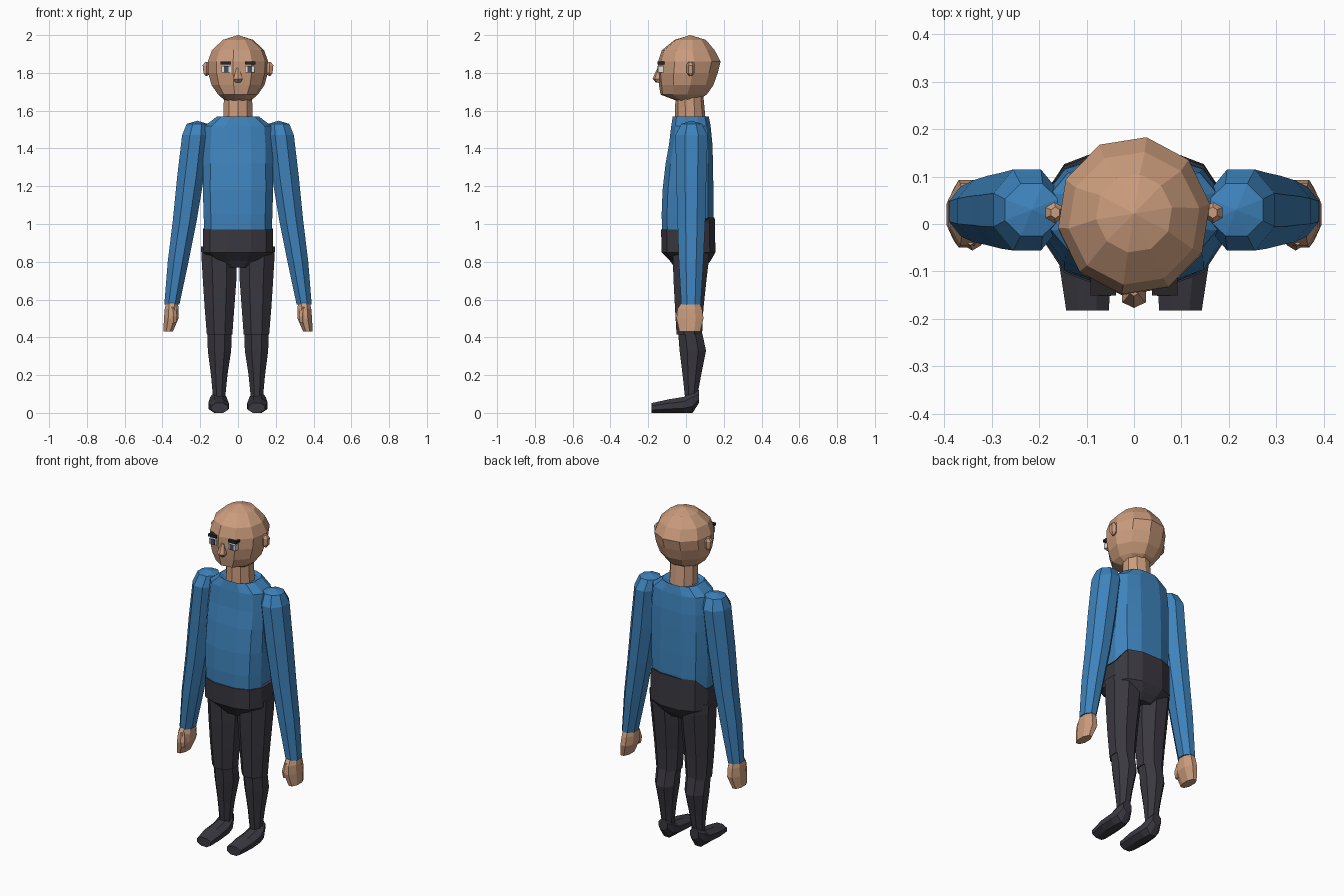
import bpy, bmesh, math


def material(name, rgb):
    m = bpy.data.materials.new(name)
    m.diffuse_color = (*rgb, 1)
    return m


SKIN = material("skin", (0.60, 0.335, 0.205))
BLUE = material("shirt blue", (0.048, 0.225, 0.50))
DARK = material("trouser charcoal", (0.043, 0.040, 0.052))
BROW = material("brow black", (0.022, 0.018, 0.02))
WHITE = material("eye white", (0.75, 0.75, 0.73))
IRIS = material("iris grey", (0.06, 0.08, 0.13))


def finish(name, bm, mat):
    bmesh.ops.remove_doubles(bm, verts=bm.verts, dist=0.0005)
    bmesh.ops.recalc_face_normals(bm, faces=bm.faces)
    me = bpy.data.meshes.new(name)
    bm.to_mesh(me)
    bm.free()
    me.materials.append(mat)
    ob = bpy.data.objects.new(name, me)
    bpy.context.collection.objects.link(ob)
    return ob


def loft(name, rings, mat, n=8, phase=None, power=1.0, side=1, along="z", shape=None):
    """Skin polygon rings given as (position, a0, a1, b0, b1) extents."""
    phase = math.pi / n if phase is None else math.radians(phase)
    pts = []
    for i in range(n):
        t = phase + 2 * math.pi * i / n
        c, s = math.cos(t), math.sin(t)
        pts.append((math.copysign(abs(c) ** power, c), math.copysign(abs(s) ** power, s)))
    ma = max(abs(p[0]) for p in pts)
    mb = max(abs(p[1]) for p in pts)
    bm = bmesh.new()
    loops = []
    for k, (pos, a0, a1, b0, b1) in enumerate(rings):
        loop = []
        for u, v in pts:
            a = (a0 + a1) / 2 + (a1 - a0) / 2 * u / ma
            b = (b0 + b1) / 2 + (b1 - b0) / 2 * v / mb
            co = (a, b, pos) if along == "z" else (a, pos, b)
            if shape:
                co = shape(k, *co)
            loop.append(bm.verts.new((co[0] * side, co[1], co[2])))
        loops.append(loop)
    for lo, hi in zip(loops, loops[1:]):
        for i in range(n):
            j = (i + 1) % n
            bm.faces.new((lo[i], lo[j], hi[j], hi[i]))
    for loop, r in ((loops[0], rings[0]), (loops[-1], rings[-1])):
        if r[2] - r[1] > 0.001:
            bm.faces.new(loop)
    return finish(name, bm, mat)


def box(name, x0, x1, y0, y1, z0, z1, mat, side=1):
    return loft(name, [(z0, x0, x1, y0, y1), (z1, x0, x1, y0, y1)], mat, n=4, side=side)


# head: ten-sided, turned slightly off axis, with a forward chin
loft("head", [(1.655, -.07, .07, -.055, .06), (1.685, -.105, .105, -.135, .11),
              (1.735, -.14, .14, -.143, .145), (1.80, -.158, .158, -.15, .168),
              (1.86, -.16, .16, -.148, .183), (1.92, -.138, .138, -.128, .152),
              (1.975, -.08, .08, -.06, .105), (2.0, 0, 0, .022, .022)],
     SKIN, n=10, phase=8.7)
# nose
loft("nose", [(1.75, -.014, .014, -.16, -.13), (1.768, -.025, .025, -.177, -.13),
              (1.79, -.018, .018, -.168, -.13), (1.825, -.008, .008, -.152, -.13)],
     SKIN, n=6)
# neck
loft("neck", [(1.54, -.078, .078, -.06, .105), (1.70, -.074, .074, -.055, .09)],
     SKIN, n=10)

# shirt body
loft("shirt_body", [(0.93, -.178, .178, -.126, .14), (1.05, -.182, .182, -.129, .145),
                    (1.18, -.186, .186, -.124, .145), (1.32, -.185, .185, -.108, .143),
                    (1.42, -.183, .183, -.09, .14), (1.52, -.175, .175, -.078, .13),
                    (1.57, -.11, .11, -.07, .12), (1.555, -.078, .078, -.058, .105)],
     BLUE, n=12, power=0.75)


# hips: waistband rises at the back
def waist(k, x, y, z):
    return (x, y, z + 0.065) if k == 3 and y > 0.1 else (x, y, z)


loft("hips", [(0.77, -.075, .075, -.06, .10), (0.805, -.13, .13, -.085, .13),
              (0.85, -.186, .186, -.129, .156), (0.97, -.186, .186, -.132, .152)],
     DARK, n=12, power=0.75, shape=waist)

for s, tag in ((1, "left"), (-1, "right")):
    # face details
    loft(f"ear_{tag}", [(1.783, .163, .172, .017, .033), (1.80, .148, .183, .004, .044),
                        (1.84, .148, .187, .002, .046), (1.857, .157, .175, .012, .036)],
         SKIN, n=6, side=s)
    box(f"eye_{tag}", .038, .087, -.149, -.09, 1.803, 1.836, WHITE, s)
    box(f"iris_{tag}", .049, .075, -.152, -.146, 1.803, 1.836, IRIS, s)
    box(f"brow_{tag}", .038, .092, -.151, -.09, 1.845, 1.860, BROW, s)

    # sleeve
    loft(f"sleeve_{tag}", [(0.575, .31, .39, -.025, .078), (0.80, .262, .372, -.038, .092),
                           (1.02, .218, .345, -.045, .102), (1.25, .18, .322, -.052, .108),
                           (1.47, .155, .296, -.056, .115), (1.53, .16, .272, -.025, .085),
                           (1.547, .215, .215, .03, .03)],
         BLUE, side=s)
    # hand and thumb
    loft(f"hand_{tag}", [(0.43, .345, .395, -.035, .075), (0.50, .315, .392, -.05, .093),
                         (0.55, .314, .388, -.045, .085), (0.59, .32, .38, -.02, .07)],
         SKIN, side=s)
    loft(f"thumb_{tag}", [(0.475, .328, .352, -.05, -.02), (0.51, .322, .36, -.056, -.01),
                          (0.56, .33, .36, -.045, 0)], SKIN, n=6, side=s)

    # trouser leg: thigh overlaps calf at the knee
    loft(f"thigh_{tag}", [(0.415, .03, .165, -.05, .085), (0.55, .02, .176, -.058, .092),
                          (0.70, .009, .186, -.066, .108), (0.82, .005, .193, -.07, .122),
                          (0.88, .01, .196, -.07, .12)], DARK, side=s)
    loft(f"calf_{tag}", [(0.08, .068, .132, -.005, .058), (0.20, .056, .143, -.018, .08),
                         (0.33, .036, .16, -.034, .106), (0.43, .034, .161, -.042, .084)],
         DARK, side=s)
    # shoe
    loft(f"shoe_{tag}", [(-.182, .053, .143, 0, .052), (-.09, .048, .157, 0, .072),
                         (-.01, .052, .155, 0, .085), (.035, .06, .147, 0, .118),
                         (.07, .075, .132, .055, .12)], DARK, side=s, along="y")
